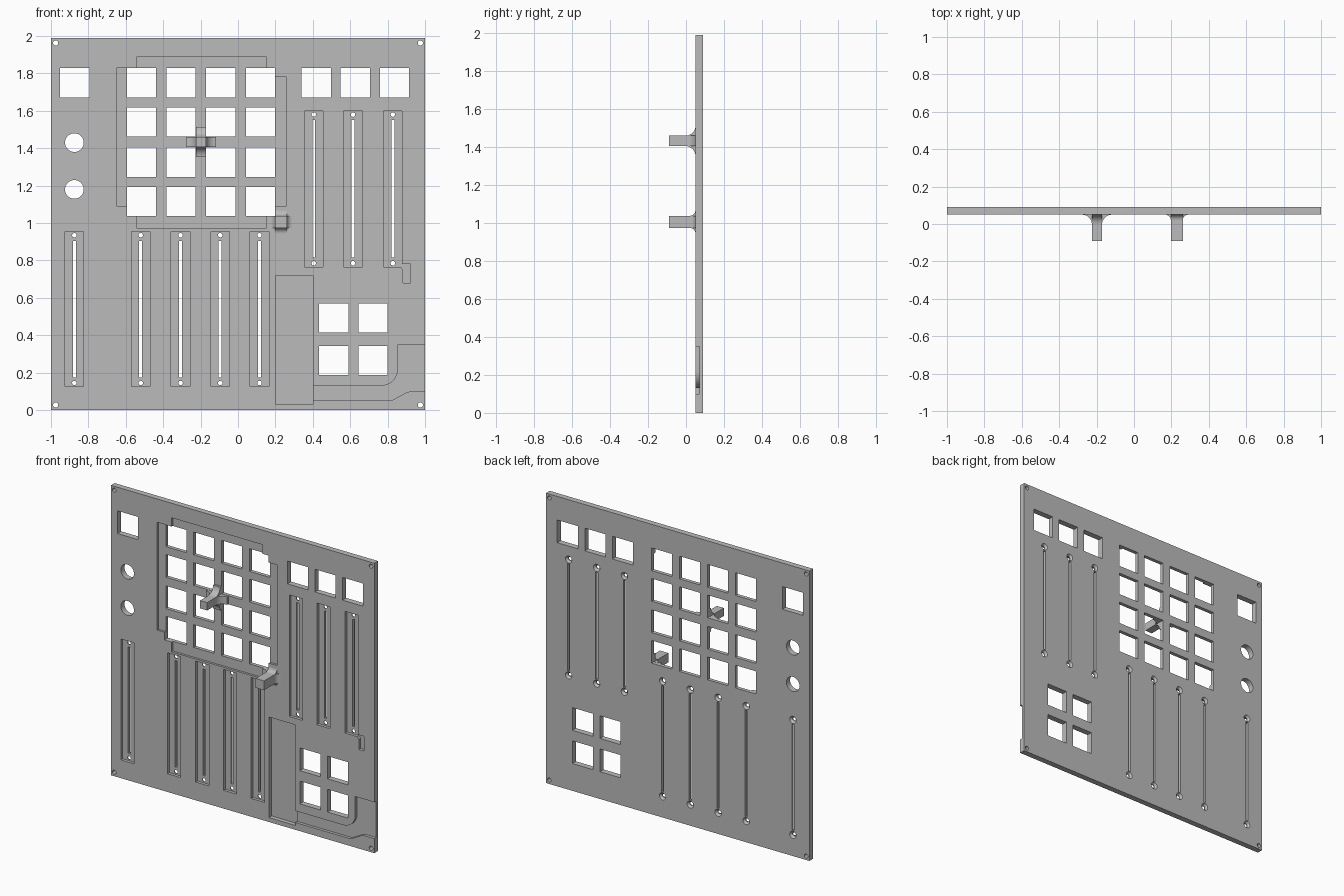
import bpy, bmesh
from math import sin, cos, pi

cube = bpy.data.objects.get("Cube")
if cube:
    bpy.data.objects.remove(cube, do_unlink=True)

FRONT, BACK, HEIGHT = 0.05, 0.09, 1.99

grey = bpy.data.materials.new("panel grey")
grey.use_nodes = True
COLOUR = (0.5, 0.5, 0.5, 1)
grey.diffuse_color = COLOUR
grey.node_tree.nodes["Principled BSDF"].inputs["Base Color"].default_value = COLOUR


def prism(bm, pts, y0, y1, grow=1.0):
    """Extrude an x-z outline from y0 to y1; grow scales the far end."""
    cx = sum(p[0] for p in pts) / len(pts)
    cz = sum(p[1] for p in pts) / len(pts)
    a = [bm.verts.new((x, y0, z)) for x, z in pts]
    b = [bm.verts.new((cx + (x - cx) * grow, y1, cz + (z - cz) * grow)) for x, z in pts]
    n = len(pts)
    bm.faces.new(a)
    bm.faces.new(b[::-1])
    for i in range(n):
        j = (i + 1) % n
        bm.faces.new((a[j], a[i], b[i], b[j]))


def rect(x0, x1, z0, z1):
    return [(x0, z0), (x1, z0), (x1, z1), (x0, z1)]


def arc(x, z, r, start, end, n):
    return [(x + r * cos(start + (end - start) * i / n),
             z + r * sin(start + (end - start) * i / n)) for i in range(n + 1)]


def circle(x, z, r, n=24):
    return arc(x, z, r, 0, 2 * pi, n)[:-1]


def make(name, bm):
    bmesh.ops.recalc_face_normals(bm, faces=bm.faces)
    mesh = bpy.data.meshes.new(name)
    bm.to_mesh(mesh)
    bm.free()
    mesh.materials.append(grey)
    ob = bpy.data.objects.new(name, mesh)
    bpy.context.collection.objects.link(ob)
    return ob


def cut(target, bm):
    """Subtract the cutter shapes and discard them."""
    cutter = make("cutter", bm)
    cutter.hide_render = True
    mod = target.modifiers.new("cut", 'BOOLEAN')
    mod.operation, mod.solver, mod.object = 'DIFFERENCE', 'EXACT', cutter
    mod.use_self = True
    bpy.context.view_layer.objects.active = target
    bpy.ops.object.modifier_apply(modifier=mod.name)
    bpy.data.objects.remove(cutter, do_unlink=True)


# Flat panel
bm = bmesh.new()
prism(bm, rect(-1, 1, 0, HEIGHT), FRONT, BACK)
panel = make("panel", bm)

# Sliders: (centre x, bottom, top) of each recess
sliders = [(x, 0.125, 0.955) for x in (-0.875, -0.52, -0.307, -0.095, 0.115)]
sliders += [(x, 0.765, 1.6) for x in (0.405, 0.615, 0.828)]

# Front recesses: slider beds, button field, circuit bay, small slot
bm = bmesh.new()
for x, z0, z1 in sliders:
    prism(bm, rect(x - 0.05, x + 0.05, z0, z1), 0, 0.07)
field = [(-0.65, 1.09), (-0.54, 1.09), (-0.54, 0.97), (0.15, 0.97),
         (0.15, 1.09), (0.26, 1.09), (0.26, 1.78), (0.15, 1.78),
         (0.15, 1.89), (-0.54, 1.89), (-0.54, 1.83), (-0.65, 1.83)]
prism(bm, field, 0, 0.065)
prism(bm, rect(0.2, 0.4, 0.03, 0.72), 0, 0.08)
cut(panel, bm)

# Cable channel leaving through the side edge, and the small slot
bm = bmesh.new()
channel = [(0.39, 0.13)] + arc(0.765, 0.22, 0.09, -pi / 2, 0, 10)
channel += [(0.855, 0.35), (1.1, 0.35), (1.1, 0.1)]
channel += arc(0.93, 0.02, 0.08, pi / 2, pi * 0.71, 5)
channel += arc(0.80, 0.13, 0.08, -pi * 0.29, -pi / 2, 5) + [(0.39, 0.05)]
prism(bm, channel, 0, 0.07)
prism(bm, rect(0.87, 0.922, 0.68, 0.78)[1:3] + [(0.87, 0.78), (0.87, 0.765),
      (0.883, 0.75), (0.883, 0.68)], 0, 0.07)
cut(panel, bm)

# Through holes: buttons, knobs, slider slits
bm = bmesh.new()
buttons = [(x, z) for x in (-0.516, -0.304, -0.092, 0.12)
           for z in (1.75, 1.54, 1.325, 1.115)]
buttons += [(x, 1.75) for x in (-0.873, 0.418, 0.627, 0.837)]
buttons += [(x, z) for x in (0.512, 0.722) for z in (0.265, 0.493)]
for x, z in buttons:
    prism(bm, rect(x - 0.078, x + 0.078, z - 0.078, z + 0.078), 0, 0.2)
for z in (1.18, 1.43):
    prism(bm, circle(-0.875, z, 0.05, 32), 0, 0.2)
for x, z0, z1 in sliders:
    prism(bm, rect(x - 0.008, x + 0.008, z0 + 0.05, z1 - 0.05), 0, 0.2)

# Screw holes
screws = [(x, z) for x, z0, z1 in sliders for z in (z0 + 0.02, z1 - 0.02)]
corners = [(x, z) for x in (-0.975, 0.975) for z in (0.027, HEIGHT - 0.027)]
for x, z in screws:
    prism(bm, circle(x, z, 0.012, 16), 0, 0.2)
for x, z in corners:
    prism(bm, circle(x, z, 0.014, 16), 0, 0.2)
cut(panel, bm)

# Countersinks on the back of the slider screw holes
bm = bmesh.new()
for x, z in screws:
    prism(bm, circle(x, z, 0.0121, 16), 0.076, 0.091, 2.1)
cut(panel, bm)


def post(name, x, z, half, r):
    """Square post with a curved flare on each of its four sides."""
    bm = bmesh.new()
    prism(bm, rect(x - half, x + half, z - half, z + half), -0.09, 0.07)
    # Flare profile as (distance from centre, depth)
    prof = [(half + r - r * cos(a), FRONT - r + r * sin(a))
            for a in [pi / 2 * i / 8 for i in range(9)]]
    prof += [(half + r, 0.066), (half, 0.066)]
    for sx, sz in ((1, 0), (-1, 0), (0, 1), (0, -1)):
        sides = [[bm.verts.new((x + sx * d + sz * w, y, z + sz * d + sx * w))
                  for d, y in prof] for w in (-half, half)]
        bm.faces.new(sides[0])
        bm.faces.new(sides[1][::-1])
        for i in range(len(prof)):
            j = (i + 1) % len(prof)
            bm.faces.new((sides[0][j], sides[0][i], sides[1][i], sides[1][j]))
    return make(name, bm)


# Support posts
posts = [post("centre_post", -0.198, 1.433, 0.027, 0.053),
         post("corner_post", 0.229, 1.006, 0.032, 0.03)]

bpy.ops.object.select_all(action='DESELECT')
for ob in [panel] + posts:
    ob.select_set(True)
bpy.context.view_layer.objects.active = panel
bpy.ops.object.shade_smooth_by_angle()
